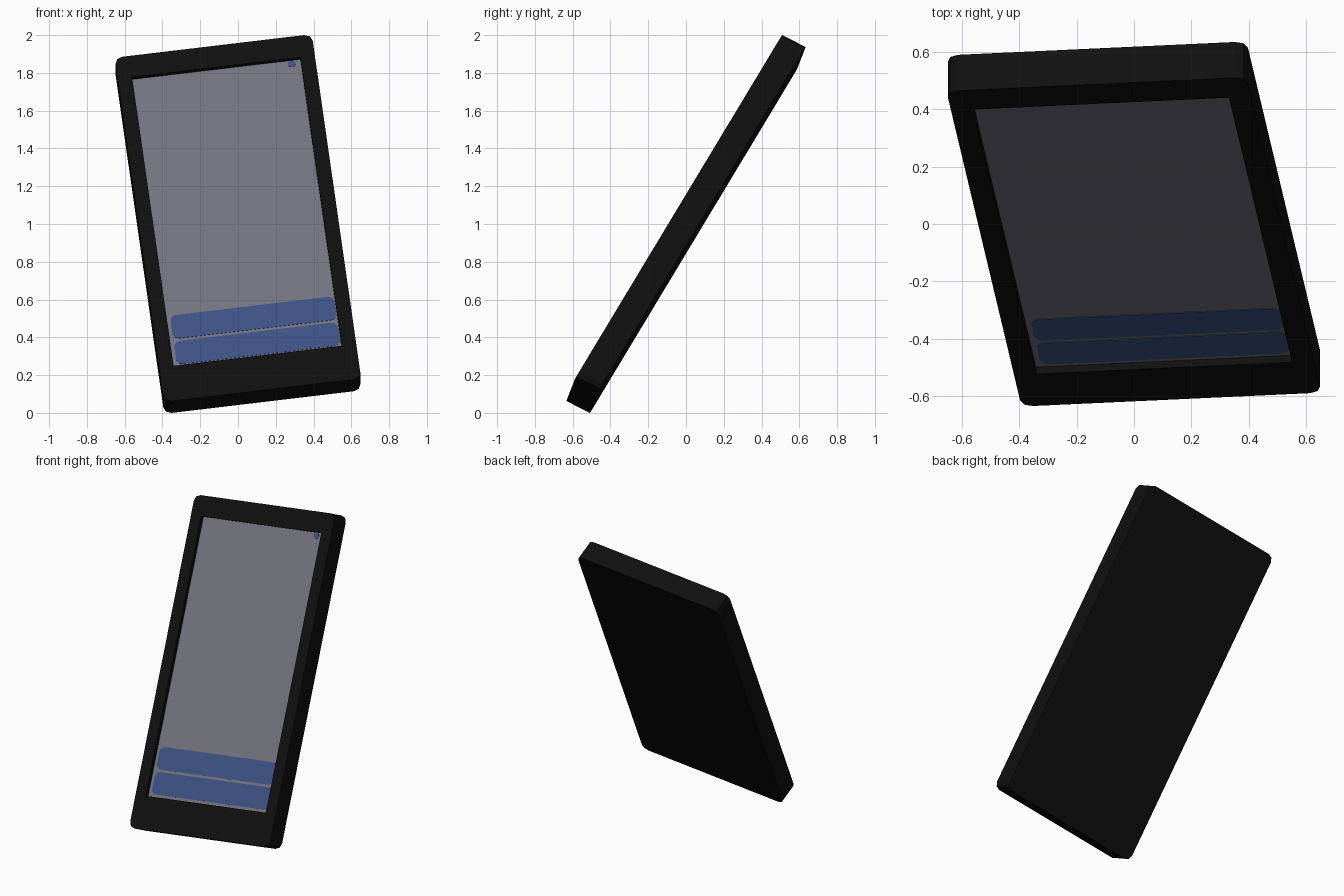
import bpy, bmesh, math
from mathutils import Matrix, Vector

if "Cube" in bpy.data.objects:
    bpy.data.objects.remove(bpy.data.objects["Cube"])

# Tilted frame: across the width, up the length, out of the screen
U = Vector((0.992, 0.046, 0.118))
V = Vector((-0.122, 0.512, 0.850))
T = Vector((-0.005, -0.89, 0.45))
FRAME = Matrix.Translation((0, 0, 1)) @ Matrix((U, V, T)).transposed().to_4x4()

W, H, D, C = 0.526, 1.072, 0.07, 0.04       # half sizes and corner cut
SX, S0, S1 = 0.449, -0.858, 0.940           # screen opening
FLOOR = D - 0.028                           # recessed screen level


def material(name, rgb):
    m = bpy.data.materials.new(name)
    m.diffuse_color = (*rgb, 1)
    m.use_nodes = True
    m.node_tree.nodes["Principled BSDF"].inputs["Base Color"].default_value = m.diffuse_color
    return m


black = material("black_plastic", (0.005, 0.005, 0.005))
grey = material("screen_grey", (0.17, 0.173, 0.205))
blue = material("button_blue", (0.047, 0.085, 0.235))


def finish(name, bm, mat):
    bmesh.ops.recalc_face_normals(bm, faces=bm.faces)
    me = bpy.data.meshes.new(name)
    bm.to_mesh(me)
    bm.free()
    me.transform(FRAME)
    me.materials.append(mat)
    ob = bpy.data.objects.new(name, me)
    bpy.context.collection.objects.link(ob)
    return ob


def rounded(x0, x1, y0, y1, r, seg):
    """Outline of a rectangle with cut or rounded corners."""
    pts = []
    for i, (x, y) in enumerate(((x1 - r, y1 - r), (x0 + r, y1 - r),
                                (x0 + r, y0 + r), (x1 - r, y0 + r))):
        for k in range(seg + 1):
            a = math.pi / 2 * (i + k / seg)
            pts.append((x + r * math.cos(a), y + r * math.sin(a)))
    return pts


def loop(bm, pts, z):
    vs = [bm.verts.new((x, y, z)) for x, y in pts]
    return vs, [bm.edges.new((vs[i - 1], vs[i])) for i in range(len(vs))]


def plate(name, pts, z0, z1, mat):
    bm = bmesh.new()
    a, ea = loop(bm, pts, z0)
    b, eb = loop(bm, pts, z1)
    bm.faces.new(a)
    bm.faces.new(b)
    n = len(a)
    for i in range(n):
        bm.faces.new((a[i - 1], a[i], b[i], b[i - 1]))
    return finish(name, bm, mat)


# Case with a recessed opening in its front
outer = rounded(-W, W, -H, H, C, 2)
opening = [(SX, S1), (-SX, S1), (-SX, S0), (SX, S0)]
bm = bmesh.new()
back, _ = loop(bm, outer, -D)
front, _ = loop(bm, outer, D)
rim, _ = loop(bm, opening, D)
floor, _ = loop(bm, opening, FLOOR)
bm.faces.new(back)
bm.faces.new(floor)
for i in range(12):
    bm.faces.new((back[i - 1], back[i], front[i], front[i - 1]))
for i in range(4):
    j = (i + 1) % 4
    bm.faces.new((rim[i], rim[j], floor[j], floor[i]))
    # bezel: strip along each side, then a fan at each corner
    bm.faces.new((front[3 * i + 2], front[3 * j], rim[j], rim[i]))
    for k in range(2):
        bm.faces.new((front[3 * i + k], front[3 * i + k + 1], rim[i]))
finish("case", bm, black)

# Screen, two bars and a small indicator dot
plate("screen", opening, FLOOR - 0.002, FLOOR + 0.001, grey)
for name, lo, hi in (("lower_bar", 0.018, 0.162), ("upper_bar", 0.178, 0.323)):
    plate(name, rounded(-0.429, 0.445, S0 + lo, S0 + hi, 0.035, 4),
          FLOOR, FLOOR + 0.003, blue)
plate("indicator_dot", rounded(0.38, 0.42, S1 - 0.041, S1 - 0.001, 0.0199, 4),
      FLOOR, FLOOR + 0.003, blue)
